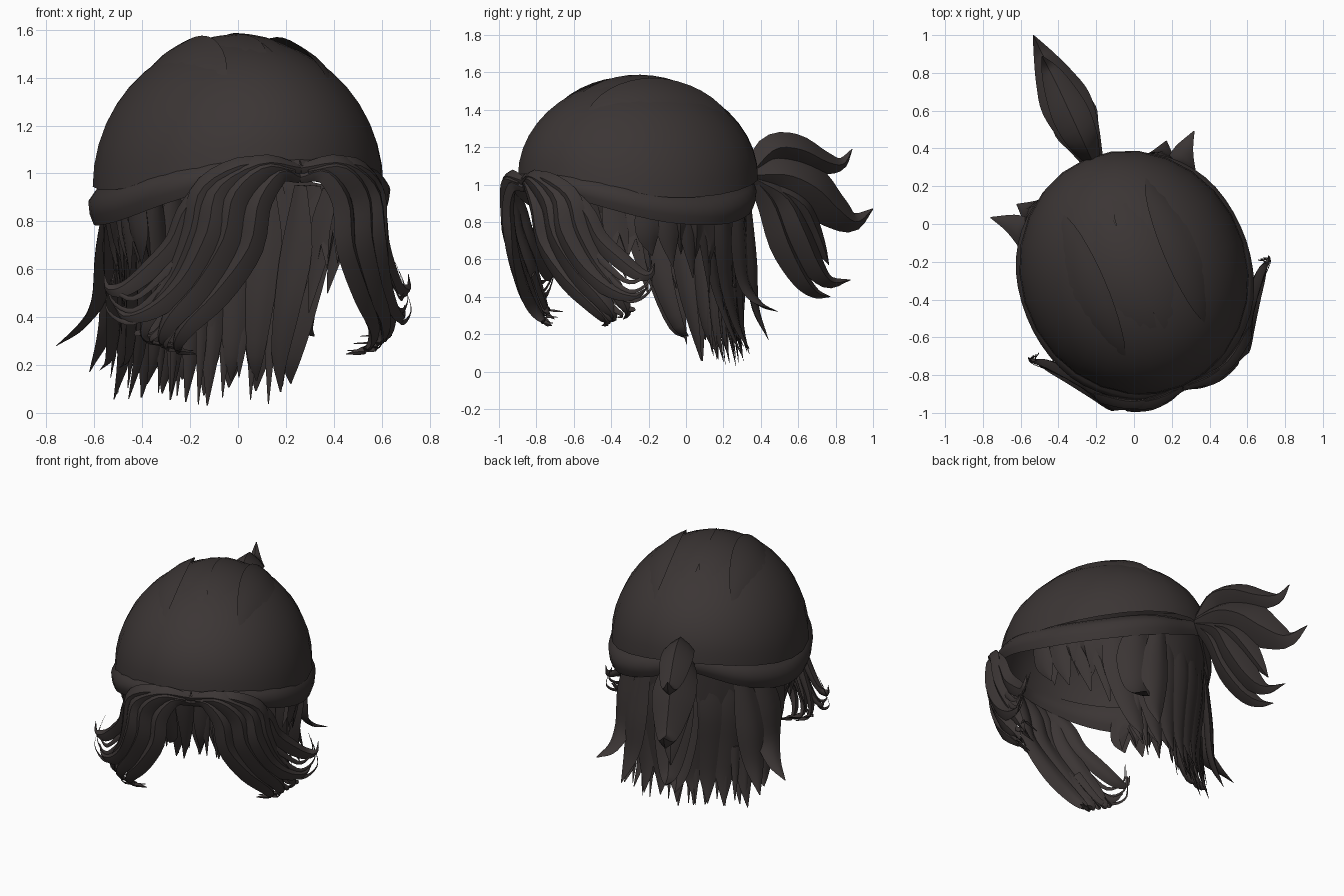
import bpy, bmesh, math, random
from mathutils import Vector, Matrix

if "Cube" in bpy.data.objects:
    bpy.data.objects.remove(bpy.data.objects["Cube"])

random.seed(4)
# The head is turned about z; parts are built in head space (x side, y back)
HEAD = Matrix.Translation((0.01, -0.28, 0)) @ Matrix.Rotation(math.radians(23), 4, 'Z')

hair = bpy.data.materials.new("dark brown hair")
hair.diffuse_color = (0.044, 0.036, 0.035, 1)
hair.use_nodes = True
hair.node_tree.nodes["Principled BSDF"].inputs["Base Color"].default_value = hair.diffuse_color


def finish(name, bm, angle=45):
    bmesh.ops.recalc_face_normals(bm, faces=bm.faces[:])
    bm.transform(HEAD)
    me = bpy.data.meshes.new(name)
    bm.to_mesh(me)
    bm.free()
    me.materials.append(hair)
    ob = bpy.data.objects.new(name, me)
    bpy.context.collection.objects.link(ob)
    bpy.context.view_layer.objects.active = ob
    ob.select_set(True)
    bpy.ops.object.shade_smooth_by_angle(angle=math.radians(angle))
    ob.select_set(False)
    return ob


def spline(pts, t):
    n = len(pts) - 1
    i = min(int(t * n), n - 1)
    f = t * n - i
    p1, p2 = pts[i], pts[i + 1]
    p0 = pts[i - 1] if i else p1 * 2 - p2
    p3 = pts[i + 2] if i + 2 <= n else p2 * 2 - p1
    return 0.5 * (2 * p1 + (p2 - p0) * f + (2 * p0 - 5 * p1 + 4 * p2 - p3) * f * f
                  + (3 * p1 - p0 - 3 * p2 + p3) * f ** 3)


LENS = [(1, 0), (.55, .6), (0, 1), (-.55, .6), (-1, 0), (-.5, -.4), (0, -.6), (.5, -.4)]
LEAF = [(1, 0), (.5, .6), (0, 1), (-.5, .6), (-1, 0), (-.5, -.6), (0, -1), (.5, -.6)]


def strand(bm, pts, widths, thick, out=None, steps=16, section=LENS):
    """Tapered lens-section lock along a path; flat side faces away from the head."""
    pts = [Vector(p) for p in pts]
    ws = [Vector((w, 0, 0)) for w in widths]
    rings = []
    for k in range(steps + 1):
        t = k / steps
        p = spline(pts, t)
        tan = (spline(pts, min(t + .02, 1)) - spline(pts, max(t - .02, 0))).normalized()
        o = Vector(out) if out else Vector((p.x, p.y, 0.15))
        side = tan.cross(o).normalized()
        o = side.cross(tan).normalized()
        w = max(spline(ws, t).x, .002)
        h = thick * w / max(widths)
        rings.append([bm.verts.new(p + side * a * w + o * b * h) for a, b in section])
    for r, q in zip(rings, rings[1:]):
        for j in range(8):
            bm.faces.new((r[j], r[j - 1], q[j - 1], q[j]))
    bm.faces.new(rings[0])
    bm.faces.new(rings[-1])


def sheet(bm, rows, closed):
    vs = [[bm.verts.new(p) for p in r] for r in rows]
    for a, b in zip(vs, vs[1:]):
        n = len(a)
        for j in range(n if closed else n - 1):
            k = (j + 1) % n
            bm.faces.new((a[j], a[k], b[k], b[j]))
    return vs


# Crown: smooth dome whose rim dips at the sides
bm = bmesh.new()
rows = []
for k in range(11):
    ph = k / 11 * math.pi / 2
    row = []
    for j in range(26):
        th = math.tau * j / 26
        rim = .93 + .12 * math.cos(th) ** 2
        row.append((.6 * math.sin(th) * math.cos(ph), .025 - .655 * math.cos(th) * math.cos(ph),
                    rim + (1.57 - rim) * math.sin(ph)))
    rows.append(row)
vs = sheet(bm, rows, True)
top = bm.verts.new((0, .04, 1.57))
for j in range(26):
    bm.faces.new((vs[-1][j], vs[-1][(j + 1) % 26], top))
finish("crown", bm, 60)

# Combed seams: broad, very shallow locks running over the crown
bm = bmesh.new()
for u in (-.25, -.08, .1, .27):
    path = []
    for k in range(7):
        a = math.radians(40 + k * 17)
        c = math.sqrt(1 - (u / .6) ** 2)
        path.append((u, .03 - .64 * c * math.cos(a), .995 + .572 * c * math.sin(a)))
    strand(bm, path, (.01, .07, .1, .11, .1, .07, .01), .013, (u * 1.6, 0, .6))
finish("crown_seams", bm)

# Swept side bands, from the front parting round to the tail
bm = bmesh.new()
for s in (1, -1):
    strand(bm, [(0, -.635, 1.03), (s * .25, -.58, 1.01), (s * .48, -.36, .945), (s * .57, -.05, .88),
                (s * .525, .28, .87), (s * .34, .52, .93), (s * .03, .65, 1.03)],
           (.03, .045, .07, .085, .085, .075, .05), .045, steps=26)
finish("side_bands", bm)

# Back shell with a ragged lower edge, drawn in toward the nape
bm = bmesh.new()
rows = [[], [], [], []]
N = 44
for j in range(N + 1):
    th = math.radians(-108 + 216 * j / N)
    low = .68 - .26 * max(0, math.cos(th)) + (.09 if j % 2 else -.05) + random.uniform(-.03, .03)
    for k, (r, b) in enumerate(((.97, 0), (.96, 0), (.91, .015), (.82, .04))):
        z = 1.05 - .12 * math.sin(th) ** 2
        z += (low - z) * k / 3
        rows[k].append((.575 * r * math.sin(th), .02 + b + .63 * r * math.cos(th), z))
sheet(bm, rows, False)
finish("back_shell", bm, 50)

# Nape spikes: outer and inner layers flaring outward at the tips
bm = bmesh.new()
for n, r, w in ((9, 1.0, .085), (9, .84, .06)):
    for i in range(n):
        f = -1 + 2 * i / (n - 1)
        u, j = f * r, random.uniform(-.03, .03)
        c = math.sqrt(1 - .72 * f * f) * r
        tip = .04 + random.uniform(-.015, .1) + .06 * abs(f) ** 3
        strand(bm, [(.46 * u, .6 * c, .95), (.45 * u, .03 + .57 * c, .7),
                    (.42 * u, .12 + .46 * c, .46), (.40 * u + j * .5, .27 + .3 * c, .24),
                    (.42 * u + j, .36 + .24 * c, tip)],
               (w * .5, w * 1.2, w, w * .6, .003), .03, steps=12)
# thin split ends
for i in range(14):
    u = -.38 + .76 * i / 13
    v = .54 - .5 * u * u + random.uniform(-.06, .03)
    strand(bm, [(u, v, .45), (u, v + .01, .28), (u * 1.02, v + .04, .03 + random.uniform(0, .12))],
           (.028, .022, .002), .01, steps=6)
finish("nape_spikes", bm)

# Outward flicks at the two lower corners, and short locks by the ears
bm = bmesh.new()
for s in (1, -1):
    strand(bm, [(s * .4, .44, .93), (s * .43, .43, .68), (s * .45, .45, .47), (s * .5, .52, .36),
                (s * .585, .59, .3 + .02 * s)], (.05, .11, .085, .05, .003), .035)
    strand(bm, [(s * .3, .53, .93), (s * .35, .53, .6), (s * .38, .54, .35), (s * .43, .6, .17)],
           (.05, .09, .065, .003), .035)
    for v, zt in ((-.16, .62), (-.04, .56), (.09, .5), (.2, .42), (.3, .33)):
        k = max(0, v) * .35
        strand(bm, [(s * (.54 - k * .6), v, .93), (s * (.52 - k * .8), v + .02, .75),
                    (s * (.49 - k), v + .06, zt)], (.05, .065, .003), .016, steps=8)
finish("side_locks", bm)

# Parted fringe: guide locks that curl in, and two that curl out, mirrored
inner = [(0, -.63, .98), (.1, -.65, 1.0), (.19, -.64, .88), (.22, -.61, .69),
         (.32, -.52, .5), (.42, -.42, .36), (.43, -.34, .27), (.34, -.33, .245)]
outer = [(.05, -.63, 1.03), (.25, -.62, 1.03), (.39, -.53, .93), (.42, -.49, .76),
         (.46, -.41, .58), (.54, -.32, .42), (.55, -.27, .32), (.47, -.26, .28)]
curl = [(0, -.64, 1.02), (.18, -.645, 1.035), (.34, -.58, .93), (.38, -.56, .75),
        (.44, -.47, .56), (.53, -.36, .44), (.62, -.26, .4), (.66, -.2, .45)]
sweep = [(.2, -.62, 1.02), (.34, -.56, .98), (.43, -.46, .85), (.47, -.4, .71),
         (.54, -.31, .6), (.62, -.23, .52), (.68, -.19, .52), (.69, -.17, .58)]
middle = [Vector(a).lerp(Vector(b), .42) + Vector((.01, -.015, .005)) for a, b in zip(inner, outer)]
taper = (.35, .75, .95, 1, 1, .75, .38, .03)
bm = bmesh.new()
for s in (1, -1):
    for path, w in ((inner, .06), (middle, .065), (outer, .056), (curl, .06), (sweep, .05)):
        strand(bm, [(s * x, y, z) for x, y, z in path], [w * t for t in taper], w * .7, steps=26)
    # wispy loose hairs round the curls
    for k in range(3):
        d = k * .05
        strand(bm, [(s * .48, -.42, .52 + d), (s * .6, -.29, .38 + d), (s * (.69 - d * .3), -.2, .43 + d),
                    (s * (.66 - d * .3), -.17, .56 + d * .7)], (.02, .012, .006, .002), .006, steps=14)
        strand(bm, [(s * (.38 + d * .5), -.5 + d, .52), (s * (.47 + d * .5), -.4 + d, .36),
                    (s * (.48 + d), -.34 + d, .27 + d * .6), (s * (.35 + d), -.32 + d, .26 + d * .6)],
               (.025, .018, .01, .002), .008, steps=14)
finish("fringe", bm)

# Tail: leaf-like lobes fanned in the vertical plane behind the head
TAIL = [
    ([(.66, 1.07), (.78, 1.19), (.93, 1.185), (1.09, 1.12), (1.2, 1.11), (1.27, 1.19)], .085, .1, 0),
    ([(.66, 1.05), (.84, 1.05), (1.0, .98), (1.14, .87), (1.27, .8), (1.39, .87)], .135, .135, 0),
    ([(.67, 1.03), (.83, .93), (.92, .76), (1.02, .58), (1.12, .48), (1.25, .49)], .09, .12, .02),
    ([(.67, 1.03), (.77, .9), (.86, .68), (.97, .5), (1.06, .42), (1.15, .4)], .07, .1, -.02),
    ([(.7, 1.0), (.84, .95), (.94, .88), (1.01, .78), (1.08, .66), (1.13, .57)], .085, .11, .01),
]
bm = bmesh.new()
for path, w, t, u in TAIL:
    n = len(path) - 1
    strand(bm, [(.03 + u * min(i, 2) / 2 - .03 * i / n, v, z) for i, (v, z) in enumerate(path)],
           [w * k for k in (.45, .85, 1, .75, .4, .02)], t, (1, 0, 0), 18, LEAF)
finish("tail", bm)
